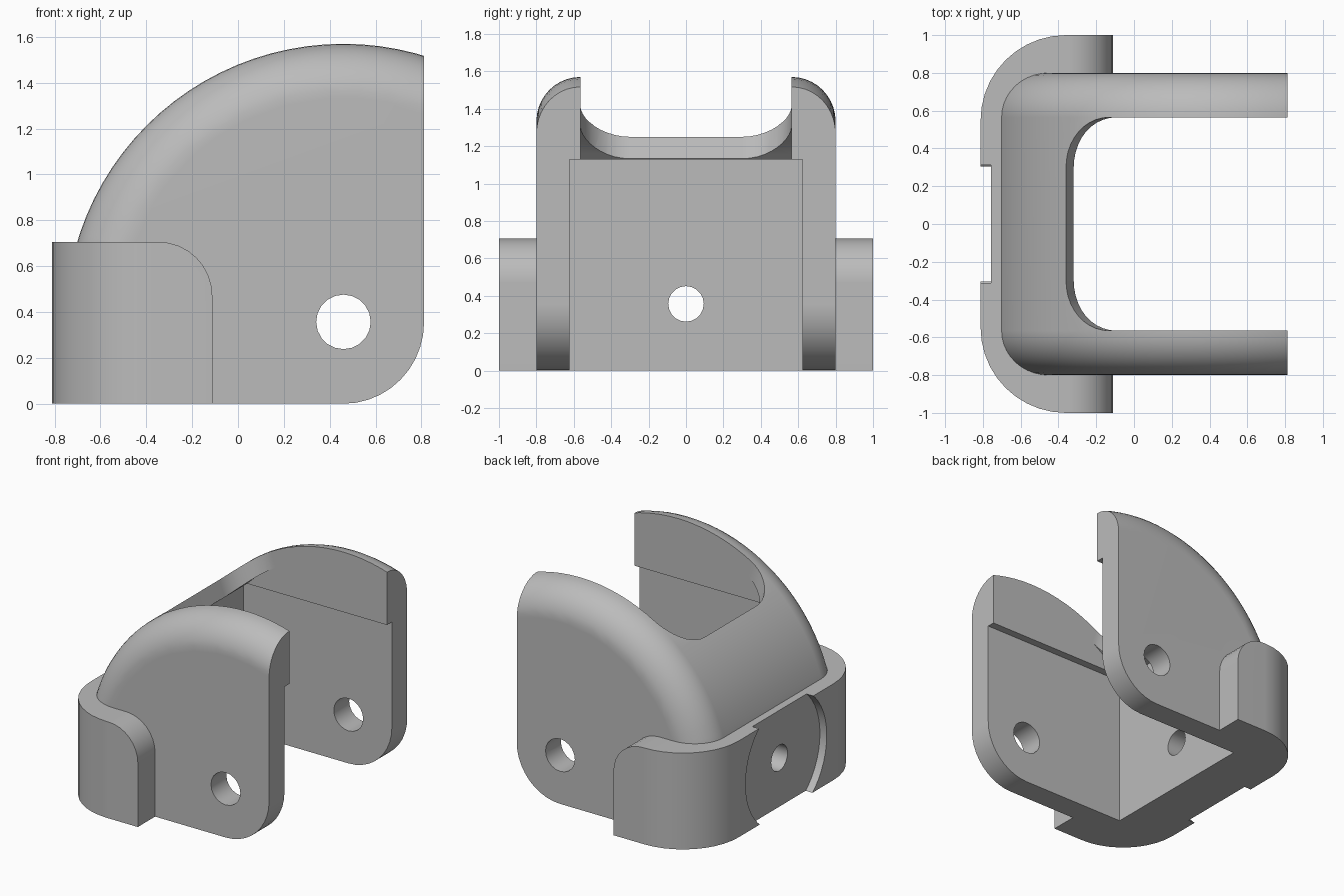
import bpy, bmesh
from math import sin, cos, pi, radians
from mathutils import Vector

cube = bpy.data.objects.get("Cube")
if cube:
    bpy.data.objects.remove(cube, do_unlink=True)

grey = bpy.data.materials.new("plain_grey")
grey.use_nodes = True
colour = (0.5, 0.5, 0.5, 1)
grey.diffuse_color = colour
grey.node_tree.nodes["Principled BSDF"].inputs["Base Color"].default_value = colour

PX, PZ = 0.46, 0.357      # pivot axis shared by the dome and the pin holes
END = 0.812               # open end of the legs
FAR = 3.0


def arc(cx, cy, rx, ry, start, end, steps):
    """Points on an elliptical arc, angles in degrees."""
    angles = [radians(start + (end - start) * i / steps) for i in range(steps + 1)]
    return [(cx + rx * cos(a), cy + ry * sin(a)) for a in angles]


def make_object(name, bm):
    bmesh.ops.recalc_face_normals(bm, faces=bm.faces)
    mesh = bpy.data.meshes.new(name)
    bm.to_mesh(mesh)
    bm.free()
    mesh.materials.append(grey)
    obj = bpy.data.objects.new(name, mesh)
    bpy.context.collection.objects.link(obj)
    return obj


def prism(name, outline, axis, low, high, shear=0.0):
    """Extrude a 2D outline along an axis; shear leans a vertical prism in x."""
    place = {"x": lambda p, d: (d, p[0], p[1]),
             "y": lambda p, d: (p[0], d, p[1]),
             "z": lambda p, d: (p[0] + shear * d, p[1], d)}[axis]
    bm = bmesh.new()
    a, b = [[bm.verts.new(place(p, d)) for p in outline] for d in (low, high)]
    bm.faces.new(a)
    bm.faces.new(b)
    for i in range(len(a)):
        j = (i + 1) % len(a)
        bm.faces.new((a[i], a[j], b[j], b[i]))
    return make_object(name, bm)


def box(name, x, y, z):
    outline = [(x[0], y[0]), (x[1], y[0]), (x[1], y[1]), (x[0], y[1])]
    return prism(name, outline, "z", *z)


def cylinder(name, axis, centre, radius, low, high, steps):
    ring = arc(*centre, radius, radius, 0, 360, steps)[:-1]
    return prism(name, ring, axis, low, high)


def combine(obj, other, operation):
    mod = obj.modifiers.new("combine", "BOOLEAN")
    mod.operation = operation
    mod.solver = "EXACT"
    mod.object = other
    bpy.context.view_layer.objects.active = obj
    bpy.ops.object.modifier_apply(modifier=mod.name)
    bpy.data.objects.remove(other, do_unlink=True)


# Dome: a disc with rounded rims, turned about the pivot axis
bm = bmesh.new()
rim = arc(0.565, 0.975, 0.235, 0.238, 90, 0, 10)
profile = [(-y, r) for y, r in reversed(rim)] + rim
rings = []
STEPS = 96
for i in range(STEPS):
    a = 2 * pi * i / STEPS
    rings.append([bm.verts.new((PX + r * cos(a), y, PZ + r * sin(a))) for y, r in profile])
for i in range(STEPS):
    p, q = rings[i], rings[(i + 1) % STEPS]
    for k in range(len(profile) - 1):
        bm.faces.new((p[k], p[k + 1], q[k + 1], q[k]))
for k in (0, -1):
    bm.faces.new([ring[k] for ring in rings])
body = make_object("hinge_housing", bm)

# Trim to the flat base, the open end and the rounded lower corner
side = [(-2, 2), (-2, 0)] + arc(PX, PZ, END - PX, PZ, -90, 0, 10) + [(END, 2)]
combine(body, prism("side_trim", side, "y", -2, 2), "INTERSECT")

# Collar around the closed end
plan = ([(-0.11, 1)] + arc(-0.36, 0.55, 0.452, 0.45, 90, 180, 10)
        + arc(-0.36, -0.55, 0.452, 0.45, 180, 270, 10) + [(-0.11, -1)])
collar = prism("collar", plan, "z", 0, 1)
shape = [(-2, 0), (-0.112, 0)] + arc(-0.347, 0.47, 0.235, 0.236, 0, 90, 8) + [(-2, 0.706)]
combine(collar, prism("collar_trim", shape, "y", -2, 2), "INTERSECT")
combine(body, collar, "UNION")

# Lower cavity, open at the base and between the legs
combine(body, box("cavity", (-0.39, FAR), (-0.622, 0.622), (-1, 1.13)), "DIFFERENCE")

# Upper cavity, curved under the shell
upper = [(-0.323, 1.12), (FAR, 1.12), (FAR, 1.457)] + arc(PX, PZ, 1.1, 1.1, 90, 135.2, 20)
combine(body, prism("upper_cavity", upper, "y", -0.565, 0.565), "DIFFERENCE")

# Leaning slot with rounded inner corners
LEAN = -0.35
back = -0.36 - LEAN * 1.25
slot = ([(FAR, 0.565)] + arc(back + 0.29, 0.3, 0.29, 0.265, 90, 180, 10)
        + arc(back + 0.29, -0.3, 0.29, 0.265, 180, 270, 10) + [(FAR, -0.565)])
combine(body, prism("slot", slot, "z", 1.125, 2, LEAN), "DIFFERENCE")

# Round recess and bolt hole in the closed end, pin holes in the legs
combine(body, cylinder("recess", "x", (0, PZ), 0.47, -2, -0.757, 48), "DIFFERENCE")
combine(body, cylinder("bolt_hole", "x", (0, PZ), 0.095, -2, 0, 20), "DIFFERENCE")
combine(body, cylinder("pin_holes", "y", (PX, PZ), 0.119, -2, 2, 20), "DIFFERENCE")

# Clean up and shade
bm = bmesh.new()
bm.from_mesh(body.data)
bmesh.ops.remove_doubles(bm, verts=bm.verts, dist=0.0005)
bmesh.ops.dissolve_limit(bm, angle_limit=radians(0.5), verts=bm.verts, edges=bm.edges)
bm.to_mesh(body.data)
bm.free()
bpy.ops.object.select_all(action="DESELECT")
body.select_set(True)
bpy.context.view_layer.objects.active = body
bpy.ops.object.shade_smooth_by_angle(angle=radians(30))
weighted = body.modifiers.new("even_shading", "WEIGHTED_NORMAL")
weighted.keep_sharp = True
